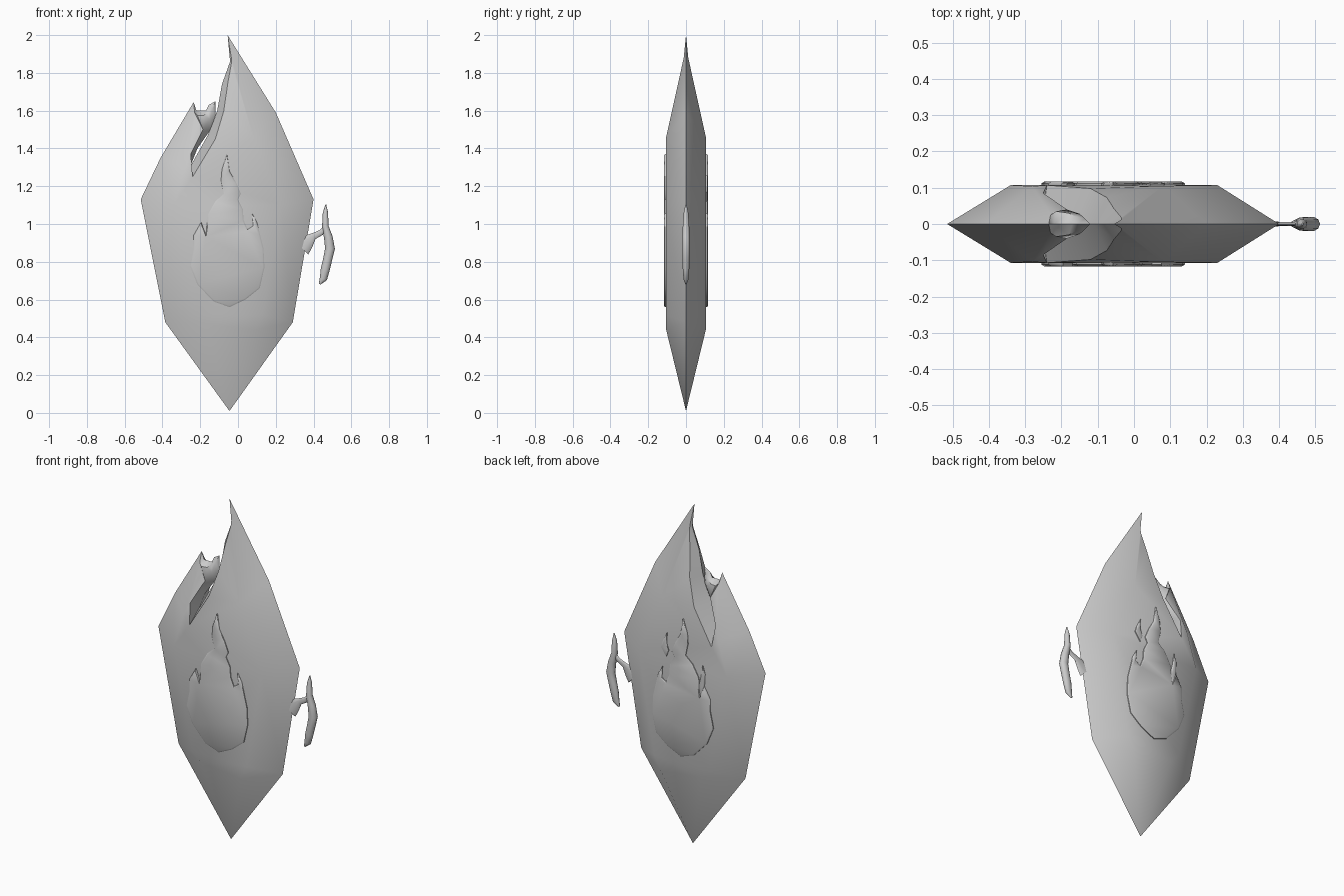
import bpy, bmesh, math

if "Cube" in bpy.data.objects:
    bpy.data.objects.remove(bpy.data.objects["Cube"])

stone = bpy.data.materials.new("grey stone")
stone.diffuse_color = (0.6, 0.6, 0.6, 1)
stone.use_nodes = True
stone.node_tree.nodes["Principled BSDF"].inputs["Base Color"].default_value = stone.diffuse_color


def finish(name, bm, angle=40):
    """Turn a bmesh into a named, shaded object."""
    bmesh.ops.recalc_face_normals(bm, faces=bm.faces[:])
    me = bpy.data.meshes.new(name)
    bm.to_mesh(me)
    bm.free()
    ob = bpy.data.objects.new(name, me)
    bpy.context.collection.objects.link(ob)
    me.materials.append(stone)
    bpy.ops.object.select_all(action='DESELECT')
    ob.select_set(True)
    bpy.context.view_layer.objects.active = ob
    bpy.ops.object.shade_smooth_by_angle(angle=math.radians(angle))
    return ob


# Crystal body: rim (x, z) on the middle plane, facet corner (x, z, half thickness)
RIM = [
    ((-.045, .01), (.09, .44, .105)),
    ((.29, .48), (.13, .52, .107)),
    ((.40, 1.13), (.23, 1.10, .107)),
    ((.20, 1.59), (.08, 1.46, .105)),
    ((-.055, 2.0), (-.035, 1.88, .012)),
    ((-.042, 1.86), (-.035, 1.85, .018)),
    ((-.085, 1.74), (-.055, 1.74, .042)),
    ((-.11, 1.60), (-.075, 1.60, .073)),
    ((-.16, 1.47), (-.12, 1.45, .098)),
    ((-.255, 1.30), (-.24, 1.25, .107)),
    ((-.215, 1.40), (-.25, 1.37, .085)),
    ((-.145, 1.50), (-.185, 1.50, .040)),
    ((-.12, 1.56), (-.15, 1.555, .028)),
    ((-.12, 1.65), (-.135, 1.61, .015)),
    ((-.155, 1.63), (-.16, 1.595, .02)),
    ((-.17, 1.60), (-.18, 1.575, .03)),
    ((-.22, 1.60), (-.215, 1.575, .035)),
    ((-.235, 1.645), (-.23, 1.59, .025)),
    ((-.41, 1.35), (-.28, 1.30, .104)),
    ((-.515, 1.13), (-.34, 1.10, .107)),
    ((-.385, .48), (-.22, .52, .107)),
    ((-.045, .01), (-.17, .47, .105)),
]
bm = bmesh.new()
rim = [bm.verts.new((o[0], 0, o[1])) for o, _ in RIM]
for side in (-1, 1):
    inner = [bm.verts.new((i[0], side * i[2], i[1])) for _, i in RIM]
    n = len(RIM)
    for k in range(n):
        j = (k + 1) % n
        bm.faces.new((rim[k], rim[j], inner[j], inner[k]))
    bm.faces.new(inner)
bmesh.ops.remove_doubles(bm, verts=rim, dist=.0005)
bmesh.ops.triangulate(bm, faces=bm.faces[:])
finish("crystal_body", bm, 45)

# Flame reliefs, one on each broad side
FLAME = [(-.045, .56), (.04, .60), (.115, .66), (.14, .77), (.135, .87), (.115, .95),
         (.10, 1.01), (.075, 1.055), (.08, .99), (.05, .97), (.03, 1.02), (.025, 1.08),
         (.0, 1.13), (.015, 1.16), (-.01, 1.22), (-.045, 1.28), (-.058, 1.37),
         (-.085, 1.29), (-.09, 1.23), (-.075, 1.16), (-.12, 1.12), (-.16, 1.05),
         (-.17, .94), (-.195, 1.01), (-.235, .94), (-.235, .87), (-.255, .78),
         (-.215, .68), (-.13, .59)]
WISPS = [[(.05, 1.12), (.085, 1.17), (.07, 1.21), (.045, 1.26), (.05, 1.20), (.035, 1.16)],
         [(-.175, .93), (-.16, 1.0), (-.175, 1.06), (-.185, 1.13), (-.2, 1.08), (-.195, 1.0)]]


def relief(name, outline, side, rise=.005):
    bm = bmesh.new()
    face = bm.faces.new([bm.verts.new((x, side * .104, z)) for x, z in outline])
    ext = bmesh.ops.extrude_face_region(bm, geom=[face])
    top = [f for f in ext["geom"] if isinstance(f, bmesh.types.BMFace)]
    for v in {v for f in top for v in f.verts}:
        v.co.y = side * .112
    rimmed = bmesh.ops.inset_region(bm, faces=top, thickness=.008, use_even_offset=False)
    for v in {v for f in top for v in f.verts}:
        v.co.y = side * (.112 + rise)
    bmesh.ops.triangulate(bm, faces=bm.faces[:])
    finish(name, bm, 50)


relief("front_flame", FLAME, -1)
relief("back_flame", FLAME, 1)
for k, w in enumerate(WISPS):
    relief("back_flame_wisp_%d" % (k + 1), w, 1, .002)


# Side ornament: flattened tubes through (x, z, half width, half depth)
def tube(name, path, sides=10):
    bm = bmesh.new()
    rings = []
    for k, (x, z, w, d) in enumerate(path):
        a, b = path[max(k - 1, 0)], path[min(k + 1, len(path) - 1)]
        dx, dz = b[0] - a[0], b[1] - a[1]
        l = math.hypot(dx, dz)
        ring = []
        for s in range(sides):
            t = 2 * math.pi * s / sides
            c = w * math.cos(t)
            ring.append(bm.verts.new((x - dz / l * c, d * math.sin(t), z + dx / l * c)))
        rings.append(ring)
    for r, q in zip(rings, rings[1:]):
        for s in range(sides):
            t = (s + 1) % sides
            bm.faces.new((r[s], r[t], q[t], q[s]))
    bm.faces.new(rings[0])
    bm.faces.new(rings[-1])
    finish(name, bm, 60)


tube("side_wisp", [(.465, 1.103, .002, .003), (.463, 1.06, .014, .013), (.462, .99, .017, .018),
                   (.478, .93, .023, .02), (.487, .87, .026, .021), (.474, .81, .024, .02),
                   (.462, .76, .024, .018), (.452, .71, .02, .014), (.432, .682, .005, .004)])
tube("side_stem", [(.335, .875, .052, .012), (.365, .905, .040, .009), (.40, .935, .018, .006),
                   (.44, .955, .015, .006), (.465, .985, .012, .008)])
